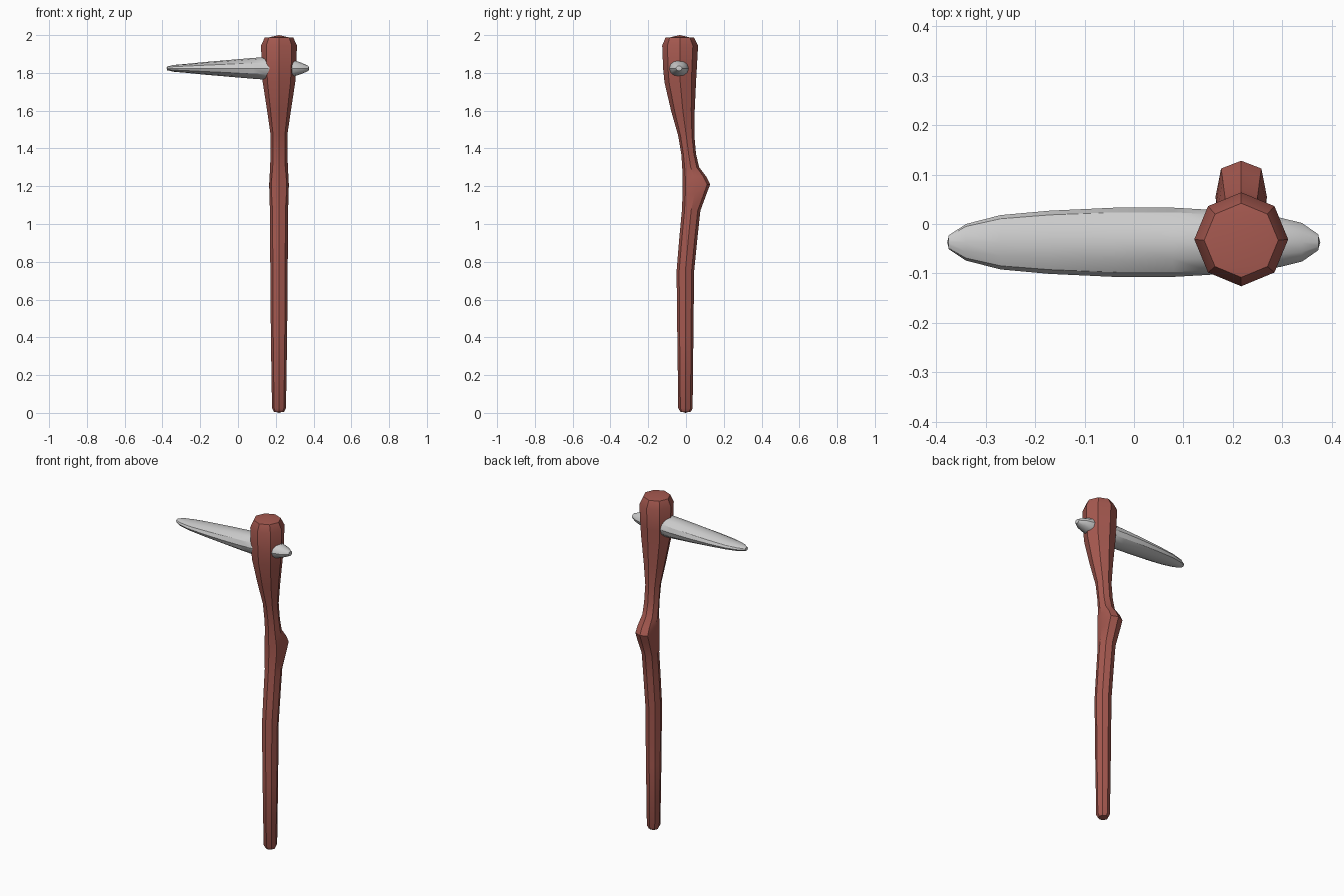
import bpy, bmesh, math

if "Cube" in bpy.data.objects:
    bpy.data.objects.remove(bpy.data.objects["Cube"])


def loft(name, rings, cap_start, cap_end):
    """Skin rings of points, closing each end with a fan to a centre point."""
    bm = bmesh.new()
    loops = [[bm.verts.new(p) for p in ring] for ring in rings]
    n = len(loops[0])
    for a, b in zip(loops, loops[1:]):
        for i in range(n):
            j = (i + 1) % n
            bm.faces.new((a[i], a[j], b[j], b[i]))
    for loop, tip in ((loops[0], cap_start), (loops[-1], cap_end)):
        c = bm.verts.new(tip)
        for i in range(0, n, 2):
            bm.faces.new((loop[i - 1], loop[i], loop[(i + 1) % n], c))
    bmesh.ops.recalc_face_normals(bm, faces=bm.faces)
    mesh = bpy.data.meshes.new(name)
    bm.to_mesh(mesh)
    bm.free()
    ob = bpy.data.objects.new(name, mesh)
    bpy.context.collection.objects.link(ob)
    bpy.ops.object.select_all(action='DESELECT')
    ob.select_set(True)
    bpy.context.view_layer.objects.active = ob
    bpy.ops.object.shade_smooth_by_angle(angle=math.radians(32))
    return ob


def oval(n, ru, rv, power=1.0):
    """Points of an oval; power below 1 makes it squarer."""
    pts = []
    for i in range(n):
        t = 2 * math.pi * i / n
        c, s = round(math.cos(t), 6), round(math.sin(t), 6)
        pts.append((ru * math.copysign(abs(c) ** power, c),
                    rv * math.copysign(abs(s) ** power, s)))
    return pts


# Crooked wooden handle: height, half width, front y, back y, squareness
HX = 0.217
handle_profile = [
    (0.006, 0.027, -0.030, 0.025, 1), (0.025, 0.037, -0.041, 0.035, 1),
    (0.40, 0.043, -0.046, 0.039, 1), (0.75, 0.046, -0.050, 0.043, 1),
    (0.92, 0.047, -0.036, 0.060, 1), (1.07, 0.048, -0.022, 0.076, 1),
    (1.16, 0.051, -0.018, 0.109, 0.75), (1.21, 0.052, -0.018, 0.128, 0.7),
    (1.25, 0.050, -0.019, 0.108, 0.8), (1.30, 0.047, -0.020, 0.070, 1),
    (1.37, 0.045, -0.025, 0.053, 1), (1.47, 0.044, -0.042, 0.044, 1),
    (1.60, 0.063, -0.079, 0.046, 1), (1.75, 0.086, -0.114, 0.053, 1),
    (1.82, 0.091, -0.121, 0.057, 1), (1.945, 0.095, -0.126, 0.064, 1),
    (1.988, 0.075, -0.108, 0.042, 1),
]
rings = []
for z, rx, y0, y1, p in handle_profile:
    cy, ry = (y0 + y1) / 2, (y1 - y0) / 2
    rings.append([(HX + u, cy + v, z) for u, v in oval(8, rx, ry, p)])
handle = loft("handle", rings, (HX, -0.003, 0), (HX, -0.033, 2.0))
wood = bpy.data.materials.new("red_wood")
wood.diffuse_color = (0.38, 0.1, 0.08, 1)
wood.use_nodes = True
wood.node_tree.nodes["Principled BSDF"].inputs["Base Color"].default_value = wood.diffuse_color
handle.data.materials.append(wood)

# Stone spike through the head: x, half depth, half height
spike_profile = [
    (-0.375, 0.014, 0.010), (-0.34, 0.037, 0.018), (-0.27, 0.055, 0.024),
    (-0.17, 0.064, 0.034), (-0.04, 0.070, 0.045), (0.08, 0.070, 0.055),
    (0.15, 0.066, 0.060), (0.23, 0.059, 0.056), (0.295, 0.050, 0.043),
    (0.34, 0.039, 0.028), (0.373, 0.016, 0.013),
]
rings = [[(x, -0.037 + u, 1.824 + v) for u, v in oval(12, ry, rz)]
         for x, ry, rz in spike_profile]
loft("stone_spike", rings, (-0.378, -0.037, 1.825), (0.377, -0.037, 1.824))
